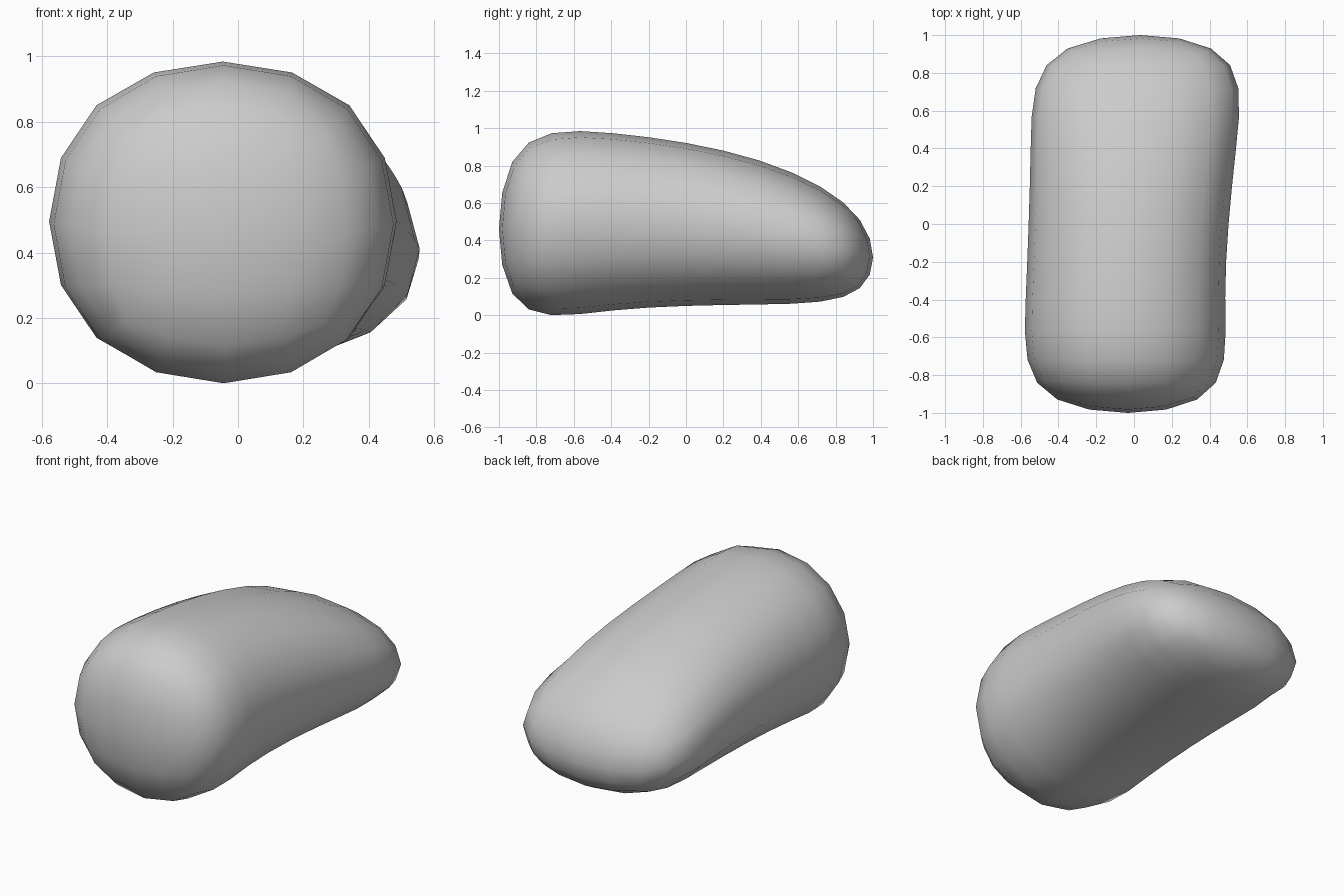
import bpy, bmesh

if "Cube" in bpy.data.objects:
    bpy.data.objects.remove(bpy.data.objects["Cube"])

# Control cage stations: y, centre x, centre z, half width, half height
stations = [
    (-1.05, -0.030, 0.455, 0.626, 0.600),
    (-0.43, -0.060, 0.520, 0.560, 0.515),
    (0.43, 0.000, 0.460, 0.590, 0.440),
    (1.05, 0.035, 0.295, 0.635, 0.246),
]

# Four-sided rings bridged into a capped box
bm = bmesh.new()
rings = []
for y, cx, cz, hx, hz in stations:
    rings.append([bm.verts.new((cx + sx * hx, y, cz + sz * hz))
                  for sx, sz in ((-1, -1), (1, -1), (1, 1), (-1, 1))])
for a, b in zip(rings, rings[1:]):
    for i in range(4):
        j = (i + 1) % 4
        bm.faces.new((a[i], a[j], b[j], b[i]))
bm.faces.new(rings[0])
bm.faces.new(rings[-1])
bmesh.ops.recalc_face_normals(bm, faces=bm.faces)

mesh = bpy.data.meshes.new("rounded_body")
bm.to_mesh(mesh)
bm.free()
mesh.polygons.foreach_set("use_smooth", [True] * len(mesh.polygons))
body = bpy.data.objects.new("rounded_body", mesh)
bpy.context.collection.objects.link(body)

# Subdivision rounds the cage into a smooth pebble
sub = body.modifiers.new("rounding", "SUBSURF")
sub.levels = 2
sub.render_levels = 2
